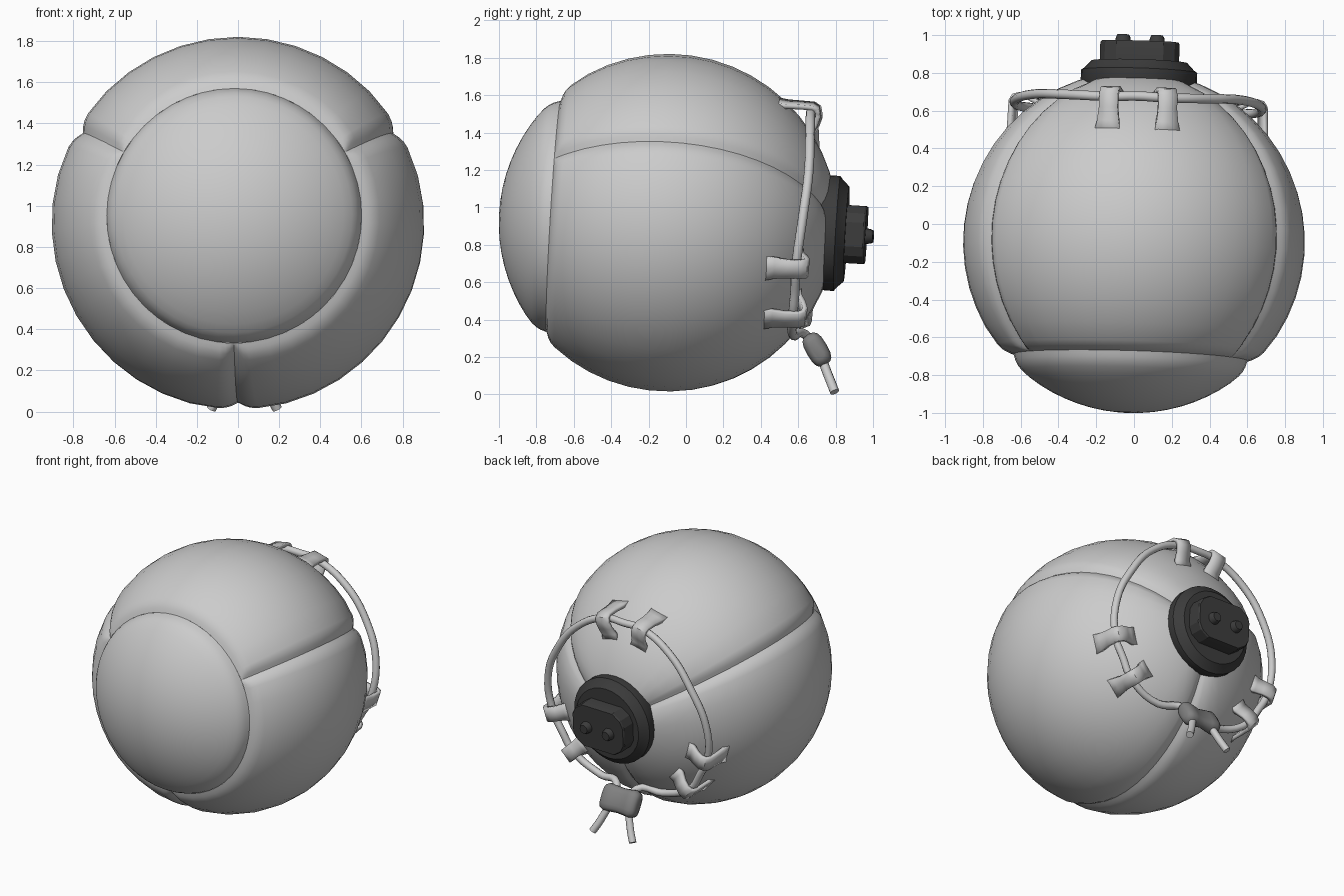
import bpy, bmesh
from math import pi, sin, cos, exp, radians
from mathutils import Vector

if "Cube" in bpy.data.objects:
    bpy.data.objects.remove(bpy.data.objects["Cube"])

R = 0.906
C = Vector((0, -0.095, 0.915))
# slightly tilted main axis, pointing to the back
W = Vector((0.03, 1, -0.06)).normalized()
U = W.cross(Vector((0, 0, 1))).normalized()
V = U.cross(W)


def loc(a, b, w):
    return C + U * a + V * b + W * w


def polar(rho, ang, w):
    return loc(rho * cos(ang), rho * sin(ang), w)


def colour(name, v):
    m = bpy.data.materials.new(name)
    m.diffuse_color = (v, v, v, 1)
    m.use_nodes = True
    m.node_tree.nodes["Principled BSDF"].inputs["Base Color"].default_value = m.diffuse_color
    return m


DARK = colour("dark_plastic", 0.045)
MID = colour("mid_grey", 0.22)


def grid(name, rows, closed=False, caps=False, mat=None, angle=40):
    """Skin a list of point rows into a surface."""
    bm = bmesh.new()
    vs = [[bm.verts.new(p) for p in r] for r in rows]
    n = len(rows[0])
    for r0, r1 in zip(vs, vs[1:]):
        for i in range(n if closed else n - 1):
            j = (i + 1) % n
            bm.faces.new((r0[i], r0[j], r1[j], r1[i]))
    if caps:
        bm.faces.new(vs[0])
        bm.faces.new(vs[-1])
    bmesh.ops.remove_doubles(bm, verts=bm.verts[:], dist=1e-5)
    bmesh.ops.recalc_face_normals(bm, faces=bm.faces[:])
    if not caps and sum(f.normal.dot(f.calc_center_median() - C) for f in bm.faces) < 0:
        bmesh.ops.reverse_faces(bm, faces=bm.faces[:])
    me = bpy.data.meshes.new(name)
    bm.to_mesh(me)
    bm.free()
    ob = bpy.data.objects.new(name, me)
    bpy.context.collection.objects.link(ob)
    if mat:
        me.materials.append(mat)
    bpy.ops.object.select_all(action='DESELECT')
    bpy.context.view_layer.objects.active = ob
    ob.select_set(True)
    bpy.ops.object.shade_smooth_by_angle(angle=radians(angle))
    return ob


def samples(a, b, n):
    """Even steps from a to b with extra steps near both edges."""
    near = [0, 0.015, 0.035, 0.065, 0.105]
    lo, hi = a + 0.105, b - 0.105
    mid = [lo + (hi - lo) * i / n for i in range(1, n)]
    return [a + e for e in near] + mid + [b - e for e in reversed(near)]


def puffed(alpha, theta, d):
    """Point on the ball, sunk towards a seam at distance d."""
    r = R - 0.034 * exp(-(d / 0.045) ** 1.3)
    return polar(r * sin(alpha), theta, -r * cos(alpha))


# ball: round front panel and three side panels
A0 = radians(45.3)
cap_rows = [A0 * i / 10 for i in range(9)] + [A0 - e for e in (0.1, 0.065, 0.035, 0.015, 0)]
grid("front_panel", [[puffed(a, 2 * pi * k / 48, R * (A0 - a)) for k in range(48)]
                     for a in cap_rows], closed=True)
alphas = [A0 + e for e in (0, 0.015, 0.035, 0.065, 0.105)]
alphas += [A0 + 0.105 + (radians(166) - A0 - 0.105) * i / 16 for i in range(1, 17)]
for k, name in enumerate(("top_panel", "left_panel", "right_panel")):
    t0 = radians(30 + 120 * k)
    t1 = t0 + radians(120)
    rows = []
    for a in alphas:
        rows.append([puffed(a, t, min(R * (a - A0), R * sin(a) * min(t - t0, t1 - t)))
                     for t in samples(t0, t1, 12)])
    grid(name, rows)


# valve: flange, plug and two pins
def ring(rho, w, n=32, a=0, b=0):
    return [loc(a + rho * cos(2 * pi * i / n), b + rho * sin(2 * pi * i / n), w)
            for i in range(n)]


grid("valve_flange", [ring(r, w) for r, w in
                      ((0.29, 0.80), (0.308, 0.855), (0.308, 0.905), (0.29, 0.918), (0.255, 0.955))],
     closed=True, caps=True, mat=DARK, angle=25)


def plug_outline(s, w):
    q = [(0.21, 0.065), (0.185, 0.115), (0.125, 0.155)]
    pts = q + [(-a, b) for a, b in reversed(q)]
    pts += [(-a, -b) for a, b in pts]
    return [loc(a * s, b * s, w) for a, b in pts]


grid("valve_plug", [plug_outline(1, 0.94), plug_outline(1, 1.05), plug_outline(0.97, 1.06)],
     closed=True, caps=True, mat=DARK, angle=25)
for side in (-1, 1):
    grid("valve_pin", [ring(r, w, 16, 0.09 * side, -0.005) for r, w in
                       ((0.045, 1.04), (0.038, 1.085), (0.03, 1.099))],
         closed=True, caps=True, mat=DARK)

# strap loops, a pair in the middle of each side panel
strap = [(0.70, 0.52, 0.075), (0.692, 0.60, 0.058), (0.692, 0.67, 0.05), (0.69, 0.74, 0.05),
         (0.675, 0.765, 0.05), (0.645, 0.772, 0.05), (0.60, 0.76, 0.05), (0.55, 0.735, 0.055),
         (0.50, 0.73, 0.065)]
tab_angles = [radians(c + s * 13) for c in (90, 210, 330) for s in (-1, 1)]
for ang in tab_angles:
    tang = V * cos(ang) - U * sin(ang)
    ob = grid("strap_loop", [[polar(r, ang, w) + tang * h * s for s in (-1, 0, 1)]
                             for r, w, h in strap])
    m = ob.modifiers.new("thickness", 'SOLIDIFY')
    m.thickness = 0.026
    m.offset = 0


# drawstring: one open cord through all loops, both ends into the toggle
def cord_end(s):
    x = 0.03
    return [Vector((x + s * 0.16, 0.795, 0.014)), Vector((x + s * 0.12, 0.765, 0.09)),
            Vector((x + s * 0.07, 0.70, 0.24)), Vector((x + s * 0.08, 0.635, 0.322)),
            Vector((x + s * 0.25, 0.575, 0.315))]


around = []
for deg, rho, w in ((-43, .66, .71), (-30, .65, .715), (-17, .66, .715), (6, .65, .735),
                    (30, .63, .75), (54, .645, .74)):
    around.append((deg, rho, w))
for deg, rho, w in ((77, .66, .73), (90, .65, .735)):
    around.append((deg, rho, w))
around += [(180 - d, r, w) for d, r, w in reversed(around[:-1])]
path = cord_end(1) + [polar(r, radians(d), w) for d, r, w in around] + cord_end(-1)[::-1]
cu = bpy.data.curves.new("drawstring", 'CURVE')
cu.dimensions = '3D'
cu.bevel_depth = 0.025
cu.bevel_resolution = 3
cu.resolution_u = 5
cu.use_fill_caps = True
sp = cu.splines.new('BEZIER')
sp.bezier_points.add(len(path) - 1)
for bp, p in zip(sp.bezier_points, path):
    bp.co = p
    bp.handle_left_type = bp.handle_right_type = 'AUTO'
bpy.context.collection.objects.link(bpy.data.objects.new("drawstring", cu))

# toggle: bone-shaped clamp lying across the two cord ends
T = Vector((0.03, 0.70, 0.24))
D = Vector((0, 0.5, -0.86)).normalized()
N = Vector((0, 0.86, 0.5)).normalized()
rows = []
for x, lng, thk in ((-.14, .055, .025), (-.13, .08, .045), (-.1, .095, .058), (-.06, .09, .052),
                    (0, .085, .04), (.06, .09, .052), (.1, .095, .058), (.13, .08, .045),
                    (.14, .055, .025)):
    row = []
    for i in range(16):
        c, s = cos(2 * pi * i / 16), sin(2 * pi * i / 16)
        c, s = [abs(q) ** 0.7 * (1 if q > 0 else -1) for q in (c, s)]
        row.append(T + Vector((x, 0, 0)) + D * lng * c + N * thk * s)
    rows.append(row)
grid("toggle", rows, closed=True, caps=True, mat=MID, angle=50)
